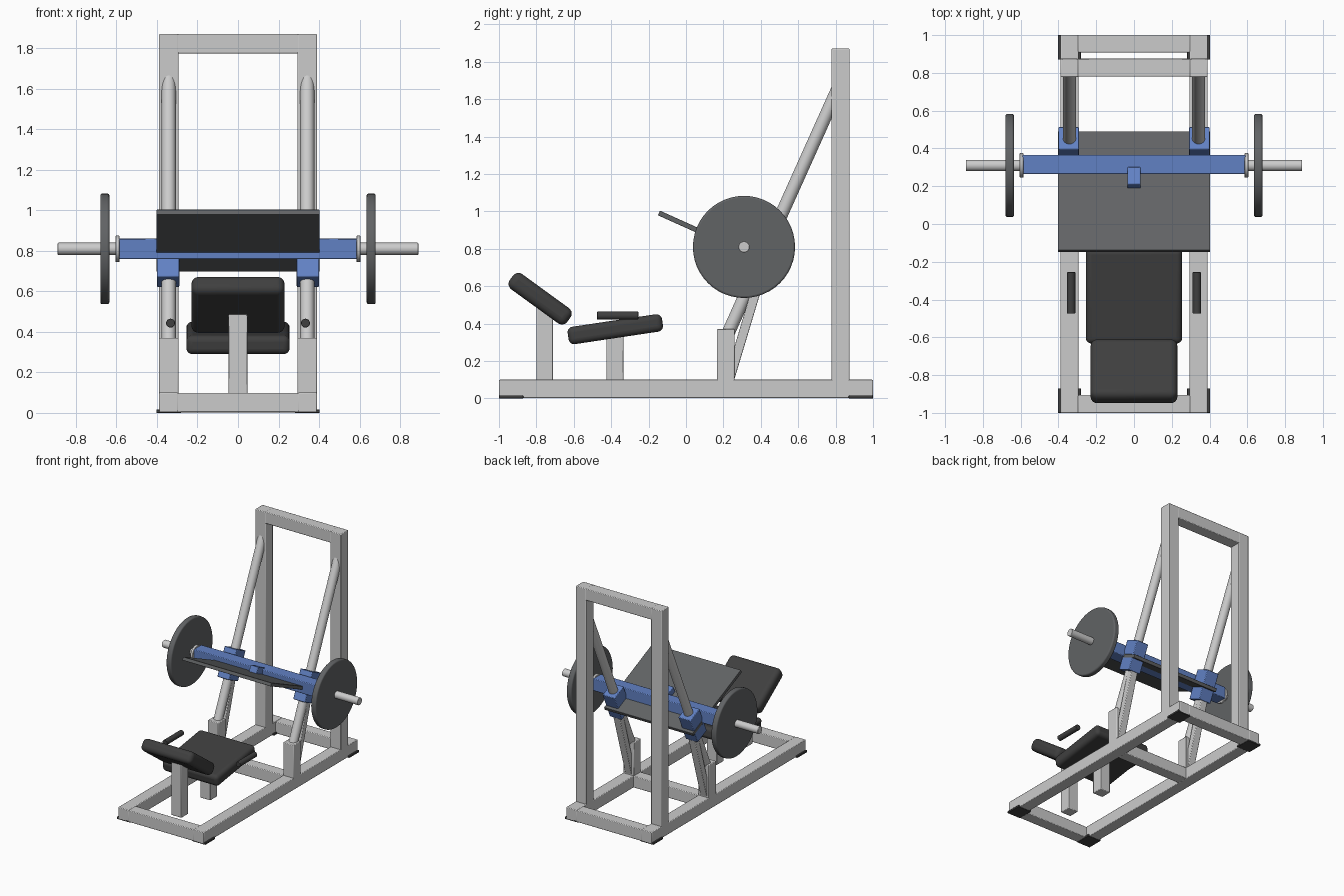
import bpy, math
from mathutils import Vector

if "Cube" in bpy.data.objects:
    bpy.data.objects.remove(bpy.data.objects["Cube"])


def material(name, rgb):
    m = bpy.data.materials.new(name)
    m.diffuse_color = (*rgb, 1)
    m.use_nodes = True
    m.node_tree.nodes["Principled BSDF"].inputs["Base Color"].default_value = m.diffuse_color
    return m


BLUE = material("blue_paint", (0.12, 0.22, 0.55))
DARK = material("dark_rubber", (0.05, 0.05, 0.05))
STEEL = material("dark_steel", (0.12, 0.125, 0.13))
TILT = math.radians(-24.2)      # slope shared by the rods and the carriage


def finish(o, name, mat, bevel=0, segments=1):
    o.name = name
    if mat:
        o.data.materials.append(mat)
    if bevel:
        b = o.modifiers.new("bevel", 'BEVEL')
        b.width, b.segments = bevel, segments
        b.limit_method = 'ANGLE'
    bpy.ops.object.shade_smooth_by_angle(angle=math.radians(35))
    return o


def box(name, center, size, mat=None, rx=0, bevel=0.005, segments=2):
    bpy.ops.mesh.primitive_cube_add(size=1, location=center)
    o = bpy.context.object
    o.scale = size
    bpy.ops.object.transform_apply(location=False, rotation=False, scale=True)
    o.rotation_euler.x = rx
    return finish(o, name, mat, bevel, segments)


def span(name, x, y, z, mat=None, bevel=0.005):
    lo, hi = Vector((x[0], y[0], z[0])), Vector((x[1], y[1], z[1]))
    return box(name, (lo + hi) / 2, hi - lo, mat, 0, bevel)


def tube(name, a, b, radius, mat=None, bevel=0, segments=2):
    a, b = Vector(a), Vector(b)
    bpy.ops.mesh.primitive_cylinder_add(vertices=48, radius=radius,
                                        depth=(b - a).length, location=(a + b) / 2)
    o = bpy.context.object
    o.rotation_euler = (b - a).to_track_quat('Z', 'Y').to_euler()
    return finish(o, name, mat, bevel, segments)


# Cross members of the frame
span("front_crossbar", (-.3, .3), (-1, -.905), (.003, .098))
span("middle_crossbar", (-.3, .3), (.168, .26), (.003, .098))
span("rear_crossbar", (-.3, .3), (.908, 1), (.003, .098))
span("top_crossbar", (-.3, .3), (.78, .875), (1.775, 1.87))

for s, side in ((-1, "left"), (1, "right")):
    x = .342 * s
    tube_x = (x - .048, x + .048)
    # Frame side
    span(side + "_base_rail", tube_x, (-1, 1), (.003, .1))
    span(side + "_upright", tube_x, (.778, .875), (.09, 1.87))
    span(side + "_rod_post", tube_x, (.165, .26), (.09, .37))
    for y, end in ((-.935, "front"), (.935, "rear")):
        box(f"{side}_{end}_foot", (x, y, .008), (.122, .13, .016), DARK, bevel=.003)

    # Guide rod and its brace
    tube(side + "_guide_rod", (x, .21, .315), (x, .82, 1.674), .035)
    a, b = Vector((x, .232, .1)), Vector((x, .43, .76))
    box(side + "_rod_brace", (a + b) / 2, (.06, .05, (b - a).length),
        rx=-math.atan2(b.y - a.y, b.z - a.z))

    # Sliding carriage block
    box(side + "_slide_block", (.345 * s, .407, .754), (.11, .13, .236), BLUE, TILT)

    # Weight sleeve, collar and plate
    y, z = .31, .81
    tube(side + "_weight_sleeve", (.55 * s, y, z), (.89 * s, y, z), .03, bevel=.003)
    tube(side + "_sleeve_collar", (.585 * s, y, z), (.605 * s, y, z), .065, bevel=.003)
    tube(side + "_weight_plate", (.635 * s, y, z), (.68 * s, y, z), .273, STEEL, .01, 3)

    # Hand grip
    tube(side + "_hand_grip", (.333 * s, -.475, .443), (.333 * s, -.255, .443), .022, DARK, .003)

# Carriage
box("carriage_bar", (0, .315, .81), (1.18, .1, .1), BLUE)
box("foot_plate", (0, .17, .85), (.805, .69, .027), STEEL, TILT, .002)
box("plate_bracket", (0, .245, .855), (.07, .1, .06), BLUE, TILT)

# Seat, backrest and their posts
span("backrest_post", (-.046, .046), (-.8, -.71), (.05, .52))
span("seat_post", (-.046, .046), (-.425, -.335), (.05, .36))
box("seat_pad", (0, -.378, .37), (.51, .51, .094), DARK, math.radians(8.5), .03, 5)
box("backrest_pad", (0, -.78, .533), (.46, .38, .1), DARK, math.radians(-36), .036, 5)
